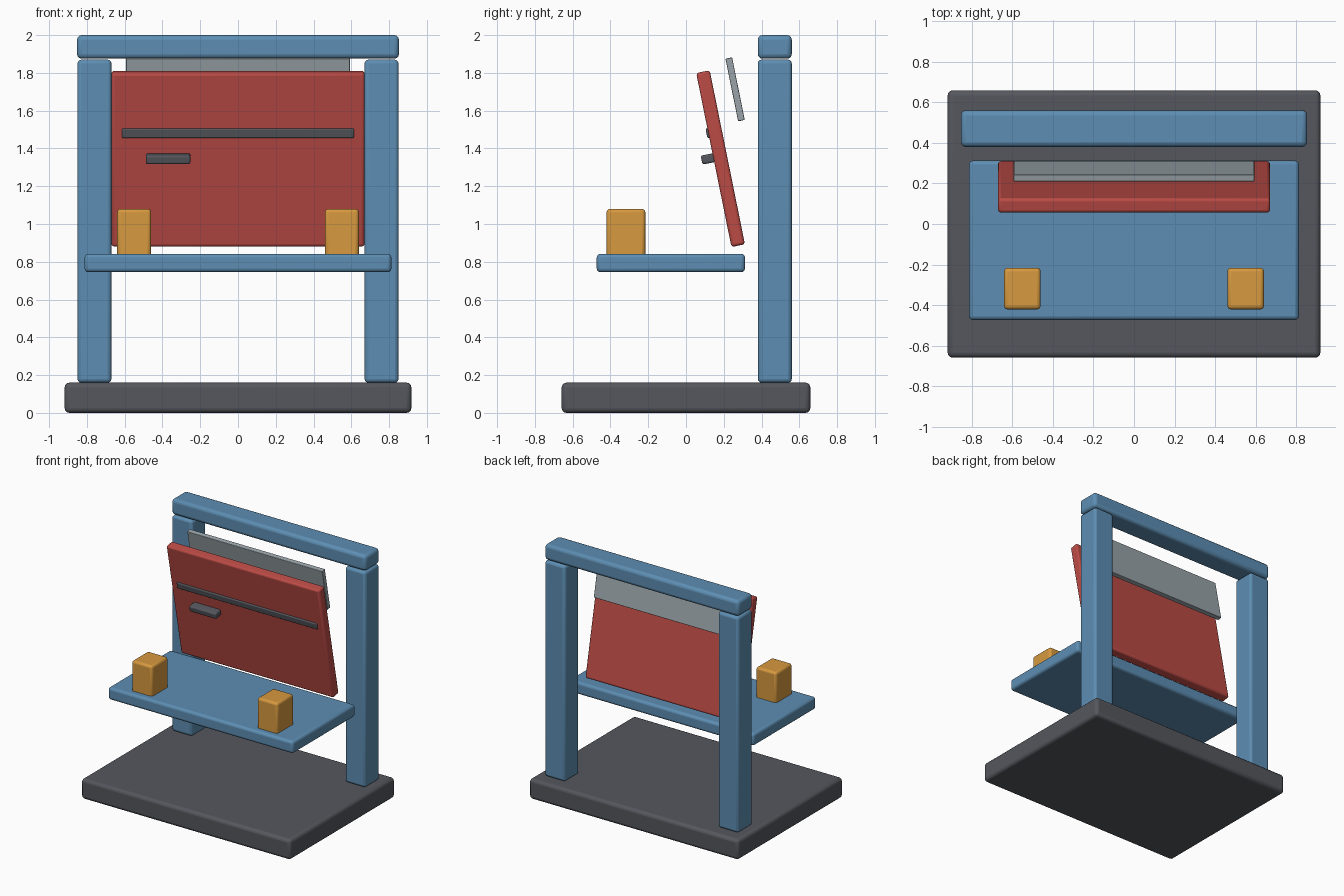
import bpy
import math

if "Cube" in bpy.data.objects:
    bpy.data.objects.remove(bpy.data.objects["Cube"])


def material(name, rgb):
    m = bpy.data.materials.new(name)
    m.diffuse_color = (*rgb, 1)
    m.use_nodes = True
    m.node_tree.nodes["Principled BSDF"].inputs["Base Color"].default_value = m.diffuse_color
    return m


BLUE = material("blue_paint", (0.11, 0.27, 0.45))
RED = material("red_paint", (0.50, 0.07, 0.06))
ORANGE = material("orange_paint", (0.68, 0.32, 0.05))
DARK = material("dark_metal", (0.09, 0.095, 0.11))
SILVER = material("light_metal", (0.32, 0.37, 0.40))

TILT = 0.2  # lean of the panel and everything fixed to it


def box(name, centre, size, mat, bevel, tilt=0.0, mirror=False):
    """Rounded box; optionally leaning about x or mirrored across x = 0."""
    bpy.ops.mesh.primitive_cube_add(size=1)
    ob = bpy.context.object
    ob.name = name
    for v in ob.data.vertices:
        v.co = [c * s for c, s in zip(v.co, size)]
    if mirror:
        for v in ob.data.vertices:
            v.co.x += centre[0]
        ob.location = (0, centre[1], centre[2])
        ob.modifiers.new("mirror", 'MIRROR').use_mirror_merge = False
    else:
        ob.location = centre
    ob.rotation_euler.x = tilt
    ob.data.materials.append(mat)
    b = ob.modifiers.new("bevel", 'BEVEL')
    b.width = bevel
    b.segments = 3
    bpy.ops.object.shade_smooth_by_angle(angle=math.radians(35))
    return ob


# Frame: base slab, two posts and a top beam
box("base", (0, 0, 0.08), (1.836, 1.316, 0.16), DARK, 0.025)
box("post", (0.76, 0.47, 1.015), (0.18, 0.18, 1.71), BLUE, 0.02, mirror=True)
box("top_beam", (0, 0.47, 1.9375), (1.705, 0.18, 0.125), BLUE, 0.025)

# Shelf with two blocks
box("shelf", (0, -0.08, 0.7935), (1.625, 0.785, 0.097), BLUE, 0.02)
box("shelf_block", (0.55, -0.318, 0.95), (0.18, 0.205, 0.26), ORANGE, 0.018,
    mirror=True)

# Leaning panel with trim strip, handle and a plate behind it
box("panel", (0, 0.183, 1.346), (1.34, 0.073, 0.94), RED, 0.015, TILT)
box("trim_strip", (0, 0.122, 1.482), (1.23, 0.028, 0.052), DARK, 0.008, TILT)
box("handle", (-0.37, 0.117, 1.345), (0.235, 0.07, 0.048), DARK, 0.01, TILT)
box("rear_plate", (0, 0.26, 1.713), (1.185, 0.036, 0.338), SILVER, 0.004, TILT)
